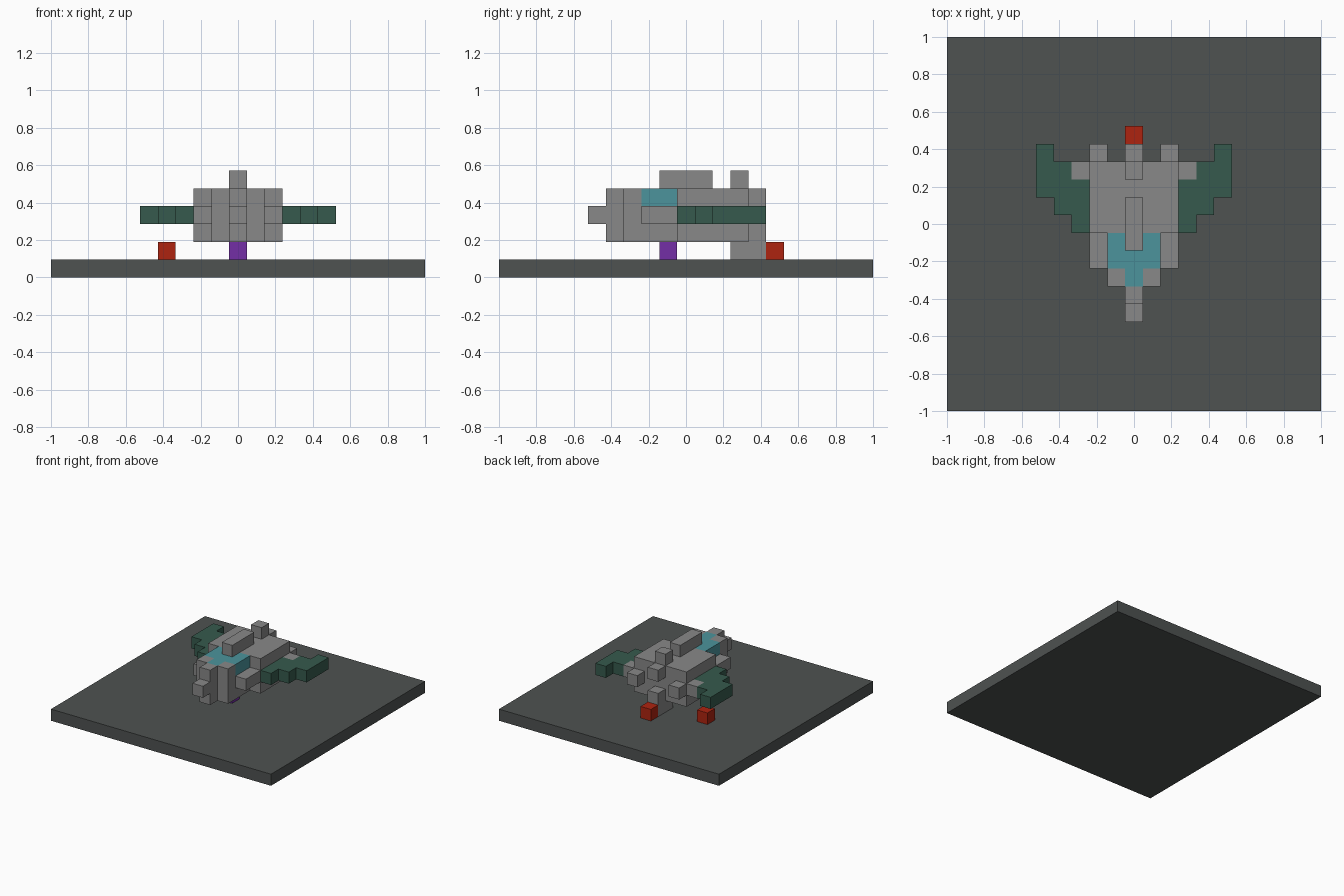
import bpy
import bmesh

old = bpy.data.objects.get("Cube")
if old:
    bpy.data.objects.remove(old, do_unlink=True)

U = 2 / 21  # one block


def material(name, rgb):
    lin = [((c / 255 + 0.055) / 1.055) ** 2.4 for c in rgb]
    m = bpy.data.materials.new(name)
    m.use_nodes = True
    m.diffuse_color = (*lin, 1)
    m.node_tree.nodes["Principled BSDF"].inputs["Base Color"].default_value = (*lin, 1)
    return m


SLATE = material("slate", (78, 82, 81))
GREY = material("grey", (136, 136, 136))
GREEN = material("dark_green", (54, 90, 77))
TEAL = material("teal", (76, 148, 156))
RED = material("red", (174, 36, 16))
PURPLE = material("purple", (116, 46, 166))


def blocks(name, mat, *spans):
    """Each span is the inclusive block range (x0, x1, y0, y1, z0, z1)."""
    bm = bmesh.new()
    for x0, x1, y0, y1, z0, z1 in spans:
        verts = bmesh.ops.create_cube(bm, size=1)["verts"]
        bmesh.ops.scale(bm, verts=verts,
                        vec=((x1 - x0 + 1) * U, (y1 - y0 + 1) * U, (z1 - z0 + 1) * U))
        bmesh.ops.translate(bm, verts=verts,
                            vec=((x0 + x1) / 2 * U, (y0 + y1) / 2 * U, (z0 + z1 + 1) / 2 * U))
    mesh = bpy.data.meshes.new(name)
    bm.to_mesh(mesh)
    bm.free()
    mesh.materials.append(mat)
    obj = bpy.data.objects.new(name, mesh)
    bpy.context.collection.objects.link(obj)


# Ground slab
blocks("base_plate", SLATE, (-10, 10, -10, 10, 0, 0))

# Hull, from the tail forward to the nose
blocks("rear_hull", GREY, (-2, 2, 0, 3, 2, 4))
blocks("front_hull", GREY, (-1, 1, -2, -1, 2, 3), (0, 0, -3, -3, 2, 3))
blocks("nose", GREY, (0, 0, -4, -4, 2, 4), (0, 0, -5, -5, 3, 3))
blocks("canopy", TEAL, (-1, 1, -2, -1, 4, 4), (0, 0, -3, -3, 4, 4))

# Top spine and fin
blocks("spine", GREY, (0, 0, -1, 1, 5, 5))
blocks("fin", GREY, (0, 0, 3, 3, 5, 5))
blocks("upper_tail", GREY, (0, 0, 4, 4, 4, 4))
blocks("lower_tail", GREY, (0, 0, 4, 4, 2, 2))

# Mirrored side parts
for side, s in (("left", 1), ("right", -1)):
    def at(i, *rest):
        return (s * i, s * i, *rest)
    blocks(side + "_cheek", GREY, at(1, -3, -3, 2, 4))
    blocks(side + "_side_pod", GREY, at(2, -2, -1, 3, 3))
    blocks(side + "_engine", GREY, at(2, 4, 4, 3, 3))
    blocks(side + "_wing_root", GREY, at(3, 3, 3, 3, 3))
    blocks(side + "_wing", GREEN, *[at(3 + n, n, n + 2, 3, 3) for n in range(3)])

# Supports and markers under the craft
blocks("rear_support", GREY, (0, 0, 3, 4, 1, 1))
blocks("front_support", PURPLE, (0, 0, -1, -1, 1, 1))
blocks("rear_marker", RED, (0, 0, 5, 5, 1, 1))
blocks("wing_marker", RED, (-4, -4, 3, 3, 1, 1))
